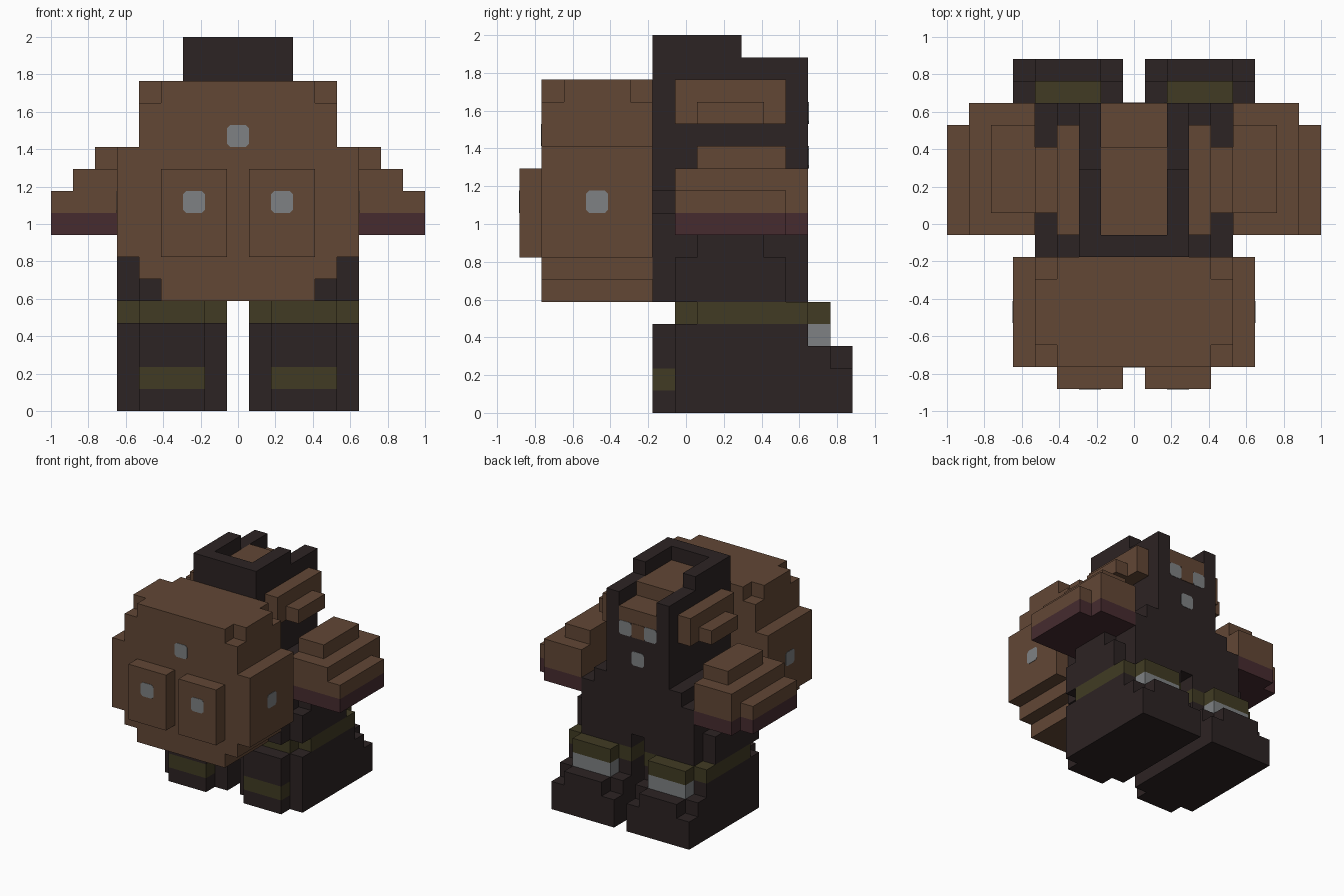
import bpy, bmesh

if "Cube" in bpy.data.objects:
    bpy.data.objects.remove(bpy.data.objects["Cube"])

U = 2 / 17  # one grid cell; all sizes below are in cells


def colour(name, r, g, b):
    lin = [((c / 255 + 0.055) / 1.055) ** 2.4 for c in (r, g, b)]
    m = bpy.data.materials.new(name)
    m.diffuse_color = (*lin, 1)
    m.use_nodes = True
    m.node_tree.nodes["Principled BSDF"].inputs["Base Color"].default_value = m.diffuse_color
    return m


BROWN = colour("brown", 98, 71, 53)
DARK = colour("dark_cloth", 44, 35, 35)
OLIVE = colour("olive", 65, 59, 35)
MAROON = colour("maroon", 70, 43, 47)
GREY = colour("grey", 126, 129, 131)


def part(name, mat, boxes, mirror=False):
    """One object from boxes (x0, x1, y0, y1, z0, z1), optionally mirrored in x."""
    bm = bmesh.new()
    if mirror:
        boxes = boxes + [(-b[1], -b[0], *b[2:]) for b in boxes]
    for x0, x1, y0, y1, z0, z1 in boxes:
        vs = bmesh.ops.create_cube(bm, size=1)["verts"]
        for v in vs:
            v.co = ((x1 if v.co.x > 0 else x0) * U,
                    (y1 if v.co.y > 0 else y0) * U,
                    (z1 if v.co.z > 0 else z0) * U)
    me = bpy.data.meshes.new(name)
    bm.to_mesh(me)
    bm.free()
    me.materials.append(mat)
    ob = bpy.data.objects.new(name, me)
    bpy.context.collection.objects.link(ob)
    return ob


def plate(name, mat, axis, sign, pos, a, b):
    """Thin clipped square on a face pointing along sign * axis (x or y)."""
    k, c = 0.5 * U, 0.36 * U
    ring = [(k, c), (c, k), (-c, k), (-k, c), (-k, -c), (-c, -k), (c, -k), (k, -c)]
    bm = bmesh.new()
    layers = []
    for d in (-0.002, 0.003):
        off = pos * U + sign * d
        pts = [(off, a * U + p, b * U + q) if axis == "x" else (a * U + p, off, b * U + q)
               for p, q in ring]
        layers.append([bm.verts.new(p) for p in pts])
    lo, hi = layers
    bm.faces.new(lo)
    bm.faces.new(hi)
    for i in range(8):
        j = (i + 1) % 8
        bm.faces.new((lo[i], lo[j], hi[j], hi[i]))
    bmesh.ops.recalc_face_normals(bm, faces=bm.faces)
    me = bpy.data.meshes.new(name)
    bm.to_mesh(me)
    bm.free()
    me.materials.append(mat)
    bpy.context.collection.objects.link(bpy.data.objects.new(name, me))


# Backpack: stepped tiers with the four top corners cut
part("backpack", BROWN, [
    (-3.5, 3.5, -6.5, -1.5, 5, 6),
    (-4.5, 4.5, -6.5, -1.5, 6, 7),
    (-5.5, 5.5, -6.5, -1.5, 7, 12),
    (-4.5, 4.5, -6.5, -1.5, 12, 14),
    (-3.5, 3.5, -6.5, -1.5, 14, 15),
    (-4.5, 4.5, -5.5, -2.5, 14, 15)])
part("backpack_pockets", BROWN, [(0.5, 3.5, -7.5, -6.5, 7, 11)], True)
plate("backpack_button", GREY, "y", -1, -6.5, 0, 12.5)
for s, side in ((-1, "left"), (1, "right")):
    plate("pocket_button_" + side, GREY, "y", -1, -7.5, 2 * s, 9.5)
    plate("side_button_" + side, GREY, "x", s, 5.5 * s, -4, 9.5)

# Torso with shoulders, thighs and wide hips
part("torso", DARK, [
    (-4.5, 4.5, -1.5, 5.5, 6, 9),
    (-3.5, 3.5, -1.5, 5.5, 9, 10)])
part("hips", DARK, [
    (0.5, 4.5, -1.5, 5.5, 5, 6),
    (4.5, 5.5, -0.5, 4.5, 5, 7),
    (4.5, 5.5, 0.5, 3.5, 7, 8)], True)

# Head inside an open hood
part("head", DARK, [(-1.5, 1.5, -0.5, 5.5, 10, 14), (-2.5, 2.5, -1.5, -0.5, 10, 17)])
part("hood_sides", DARK, [
    (1.5, 2.5, -0.5, 2.5, 10, 17),
    (1.5, 2.5, 2.5, 5.5, 10, 16)], True)
part("hair", BROWN, [
    (-1.5, 1.5, -0.5, 5.5, 14, 15),
    (-1.5, 1.5, -0.5, 3.5, 15, 16)])
part("hair_tuft", BROWN, [(-0.5, 0.5, 5.48, 5.53, 13, 14)])
for x, z, name in ((-1, 13.5, "eye_left"), (1, 13.5, "eye_right"), (0, 11.5, "mouth")):
    plate(name, GREY, "y", 1, 5.5, x, z)

# Ears
part("ears", BROWN, [
    (2.5, 3.5, -0.5, 4.5, 13, 15),
    (3.5, 4.5, 0.5, 3.5, 13, 14)], True)

# Arms with coloured undersides
part("arms", BROWN, [
    (4.5, 7.5, -0.5, 5.5, 9, 11),
    (7.5, 8.5, -0.5, 4.5, 9, 10),
    (4.5, 6.5, 0.5, 4.5, 11, 12)], True)
part("arm_undersides", MAROON, [
    (4.5, 7.5, -0.5, 5.5, 8, 9),
    (7.5, 8.5, -0.5, 4.5, 8, 9)], True)

# Boots with heel strap, cuff and shin plate
part("boots", DARK, [
    (0.5, 5.5, -0.5, 6.5, 0, 3),
    (0.5, 5.5, -0.5, 5.5, 3, 4),
    (0.5, 5.5, 6.5, 7.5, 0, 2),
    (1.5, 4.5, 6.5, 7.5, 2, 3),
    (1.5, 4.5, -1.5, -0.5, 0, 1),
    (1.5, 4.5, -1.5, -0.5, 2, 4)], True)
part("heel_straps", OLIVE, [(1.5, 4.5, -1.5, -0.5, 1, 2)], True)
part("boot_cuffs", OLIVE, [
    (0.5, 5.5, 0.5, 5.5, 4, 5),
    (1.5, 4.5, -0.5, 0.5, 4, 5),
    (1.5, 4.5, 5.5, 6.5, 4, 5)], True)
part("shin_plates", GREY, [(1.5, 4.5, 5.5, 6.5, 3, 4)], True)
